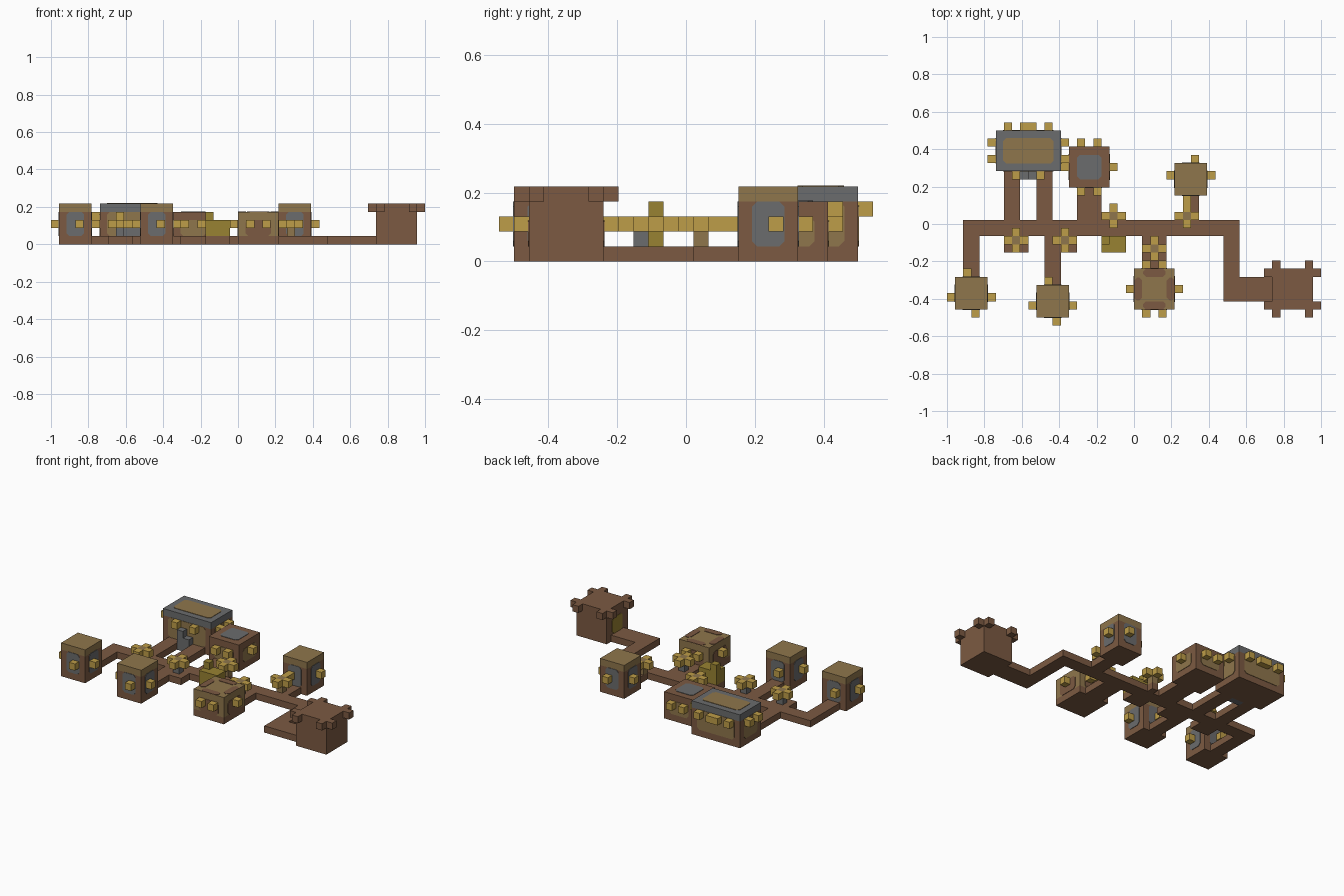
import bpy, bmesh
from mathutils import Vector

cube = bpy.data.objects.get("Cube")
if cube:
    bpy.data.objects.remove(cube, do_unlink=True)

V = 2 / 46                                # size of one block
ORIGIN = Vector((-1, -12.5 * V, 0))


def material(name, rgb):
    lin = [((c / 255 + 0.055) / 1.055) ** 2.4 for c in rgb] + [1]
    m = bpy.data.materials.new(name)
    m.use_nodes = True
    m.diffuse_color = lin
    bsdf = next(n for n in m.node_tree.nodes if n.type == 'BSDF_PRINCIPLED')
    bsdf.inputs["Base Color"].default_value = lin
    bsdf.inputs["Roughness"].default_value = 0.9
    return m


BROWN = material("earth brown", (124, 90, 66))
TAN = material("timber tan", (143, 118, 76))
GREY = material("stone grey", (107, 108, 109))
GOLD = material("lamp gold", (190, 157, 72))
OLIVE = material("hay olive", (152, 130, 50))


def finish(bm, name, mat):
    me = bpy.data.meshes.new(name)
    bmesh.ops.recalc_face_normals(bm, faces=bm.faces)
    bm.to_mesh(me)
    bm.free()
    me.materials.append(mat)
    bpy.context.collection.objects.link(bpy.data.objects.new(name, me))


def blocks(name, mat, boxes):
    """One object from boxes given as (x, y, z, width, depth, height) in blocks."""
    bm = bmesh.new()
    for x, y, z, w, d, h in boxes:
        verts = bmesh.ops.create_cube(bm, size=V)["verts"]
        for v in verts:
            mid = Vector((x + w / 2, y + d / 2, z + h / 2)) * V
            v.co = ORIGIN + mid + Vector((v.co.x * w, v.co.y * d, v.co.z * h))
    finish(bm, name, mat)


def patch(name, mat, centre, u, v, half_u, half_v):
    """Thin plate with clipped corners, lying on a wall or roof."""
    u, v, c = Vector(u), Vector(v), 0.35
    n = u.cross(v)
    a, b = half_u, half_v
    outline = [(a, b - c), (a - c, b), (c - a, b), (-a, b - c),
               (-a, c - b), (c - a, -b), (a - c, -b), (a, c - b)]
    bm = bmesh.new()
    pts = [bm.verts.new(ORIGIN + (Vector(centre) + u * p + v * q - n * 0.04) * V) for p, q in outline]
    face = bm.faces.new(pts)
    ext = bmesh.ops.extrude_face_region(bm, geom=[face])["geom"]
    for e in ext:
        if isinstance(e, bmesh.types.BMVert):
            e.co += n * 0.1 * V
    finish(bm, name, mat)


X, Y, Z = (1, 0, 0), (0, 1, 0), (0, 0, 1)
SIDES = {"front": (X, (0, -1)), "back": ((-1, 0, 0), (0, 1)),
         "right": ((0, -1, 0), (-1, 0)), "left": (Y, (1, 0))}


def house(name, x, y, w, d, h, wall, roof, window, lamps, lamp_level=2, band=True):
    blocks(name + "_floor", BROWN, [(x, y, 0, w, d, 1)])
    top = h - 1 if band else h
    blocks(name + "_walls", wall, [(x, y, 1, w, d, top - 1)])
    if band:
        blocks(name + "_roof", roof, [(x, y, top, w, d, 1)])
    for side, (u, n) in SIDES.items():
        span = w if n[0] == 0 else d
        mid = (x + w / 2 + n[0] * w / 2, y + d / 2 + n[1] * d / 2, (h - 1) / 2 + 0.5)
        patch(f"{name}_{side}_window", window, mid, u, Z, span / 2 - 0.92, (h - 2) / 2)
    blocks(name + "_lamps", GOLD, [(i, j, lamp_level, 1, 1, 1) for i, j in lamps])


# Paths and pads
blocks("paths", BROWN, [
    (2, 11, 0, 34, 2, 1), (2, 6, 0, 2, 5, 1), (12, 5, 0, 2, 6, 1),
    (24, 7, 0, 3, 4, 1), (7, 13, 0, 2, 6, 1), (11, 13, 0, 2, 6, 1),
    (16, 13, 0, 3, 4, 1), (29, 13, 0, 2, 3, 1), (34, 3, 0, 2, 8, 1),
    (36, 3, 0, 4, 3, 1), (7, 9, 0, 3, 2, 1), (14, 9, 0, 2, 2, 1),
    (19, 9, 0, 3, 2, 1), (20, 13, 0, 1, 1, 1)])

# Small houses with tan roof bands
house("west_house", 1, 2, 4, 4, 5, BROWN, TAN, GREY,
      [(3, 1), (0, 3), (5, 3), (2, 6)])
house("south_house", 11, 1, 4, 4, 5, BROWN, TAN, GREY,
      [(13, 0), (10, 2), (15, 2), (12, 5)])
house("east_house", 28, 16, 4, 4, 5, BROWN, TAN, GREY,
      [(27, 18), (32, 18), (30, 20), (29, 15)])

# Medium houses with flat patterned roofs
house("market_house", 23, 2, 5, 5, 4, TAN, TAN, BROWN,
      [(24, 1), (26, 1), (22, 4), (28, 4), (24, 7), (26, 7)], band=False)
for side, (dx, dy) in {"front": (0, -1), "back": (0, 1), "left": (1, 0), "right": (-1, 0)}.items():
    patch(f"market_house_{side}_roof_patch", BROWN, (25.5 + dx * 2, 4.5 + dy * 2, 4), X, Y,
          1.4 if dy else 0.49, 1.4 if dx else 0.49)
house("forge_house", 15, 17, 5, 5, 4, BROWN, BROWN, TAN,
      [(16, 22), (18, 22), (20, 19), (14, 19), (16, 16), (18, 16)], band=False)
patch("forge_house_roof_patch", GREY, (17.5, 19.5, 4), X, Y, 1.5, 1.5)

# Large hall
house("hall", 6, 19, 8, 5, 5, BROWN, GREY, TAN,
      [(i, 24) for i in (7, 9, 10, 12)] + [(8, 18), (11, 18)]
      + [(i, j) for i in (5, 14) for j in (20, 22)], lamp_level=3)
patch("hall_roof_patch", TAN, (10, 21.5, 5), X, Y, 3.1, 1.55)
blocks("hall_steps", GREY, [(9, 18, 0, 1, 1, 3), (10, 18, 0, 1, 1, 2)])

# Watchtower with corner battlements and a door
blocks("tower", BROWN, [(40, 2, 0, 5, 5, 5)])
blocks("tower_battlements", BROWN,
       [(i, j, 4, 1, 1, 1) for i in (40, 44) for j in (1, 7)]
       + [(i, j, 4, 1, 1, 1) for i in (39, 45) for j in (2, 6)])
patch("tower_door", OLIVE, (40, 4.5, 2.2), (0, -1, 0), Z, 1.2, 1.2)

# Street lamps: a post with four lights around it
for n, (i, j, mat) in enumerate([(8, 10, GREY), (14, 10, GREY), (25, 9, GREY),
                                 (20, 13, TAN), (29, 13, TAN)]):
    blocks(f"street_lamp_post_{n}", mat, [(i, j, 1, 1, 1, 1)])
    blocks(f"street_lamp_cap_{n}", TAN, [(i, j, 2, 1, 1, 1)])
    blocks(f"street_lamp_lights_{n}", GOLD,
           [(i + a, j + b, 2, 1, 1, 1) for a, b in ((1, 0), (-1, 0), (0, 1), (0, -1))])

# Hay stack
blocks("hay_stack", OLIVE, [(19, 9, 1, 3, 2, 2), (19, 10, 3, 1, 1, 1)])
